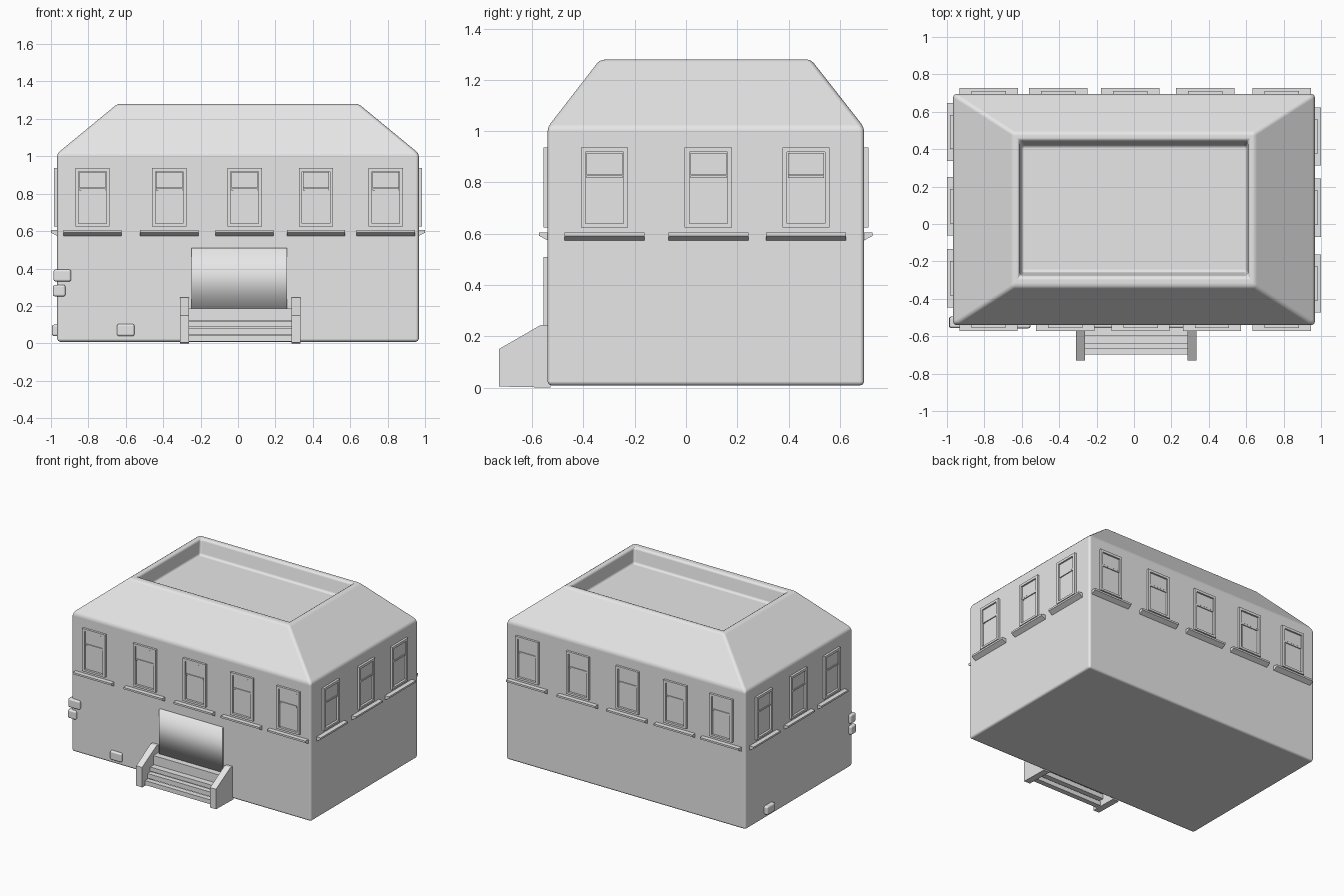
import bpy, bmesh
from math import radians

cube = bpy.data.objects.get("Cube")
if cube:
    bpy.data.objects.remove(cube, do_unlink=True)

grey = bpy.data.materials.new("light_grey")
grey.use_nodes = True
COLOUR = (0.8, 0.8, 0.8, 1)
grey.diffuse_color = COLOUR
grey.node_tree.nodes["Principled BSDF"].inputs["Base Color"].default_value = COLOUR


def to_mesh(name, bm, smooth=False):
    bmesh.ops.recalc_face_normals(bm, faces=bm.faces)
    for f in bm.faces:
        f.smooth = smooth
    mesh = bpy.data.meshes.new(name)
    bm.to_mesh(mesh)
    bm.free()
    mesh.materials.append(grey)
    return mesh


def add(name, mesh, loc=(0, 0, 0), turn=0):
    ob = bpy.data.objects.new(name, mesh)
    ob.location = loc
    ob.rotation_euler.z = radians(turn)
    bpy.context.collection.objects.link(ob)
    return ob


def bevel(ob, width, segments=2):
    mod = ob.modifiers.new("soft_edges", 'BEVEL')
    mod.width = width
    mod.segments = segments
    mod.limit_method = 'ANGLE'
    mod.angle_limit = radians(25)
    mod.harden_normals = True


def box(bm, x0, x1, y0, y1, z0, z1):
    made = bmesh.ops.create_cube(bm, size=1)["verts"]
    for v in made:
        v.co.x = x1 if v.co.x > 0 else x0
        v.co.y = y1 if v.co.y > 0 else y0
        v.co.z = z1 if v.co.z > 0 else z0


def boxes(name, *sizes, smooth=False):
    bm = bmesh.new()
    for s in sizes:
        box(bm, *s)
    return to_mesh(name, bm, smooth)


def prism(name, profile, x0, x1):
    """Extrude a (y, z) profile along x."""
    bm = bmesh.new()
    face = bm.faces.new([bm.verts.new((x0, y, z)) for y, z in profile])
    ext = bmesh.ops.extrude_face_region(bm, geom=[face])["geom"]
    moved = [g for g in ext if isinstance(g, bmesh.types.BMVert)]
    bmesh.ops.translate(bm, verts=moved, vec=(x1 - x0, 0, 0))
    return to_mesh(name, bm)


# Walls, hipped roof and sunken flat top as one stack of rectangles
W, FRONT, BACK = 0.967, -0.54, 0.695
rings = [  # half width, front, back, height
    (W, FRONT, BACK, 0.008),
    (W, FRONT, BACK, 1.015),
    (0.645, -0.335, 0.487, 1.28),
    (0.612, -0.278, 0.445, 1.28),
    (0.602, -0.258, 0.42, 1.17),
]
bm = bmesh.new()
loops = [[bm.verts.new(p) for p in ((-w, f, z), (w, f, z), (w, b, z), (-w, b, z))]
         for w, f, b, z in rings]
for low, high in zip(loops, loops[1:]):
    for i in range(4):
        j = (i + 1) % 4
        bm.faces.new((low[i], low[j], high[j], high[i]))
bm.faces.new(loops[0])
bm.faces.new(loops[-1])
bevel(add("house_body", to_mesh("house_body", bm, True)), 0.018)

# Sash window: surround, two sashes and panes; outward is -y
H, OUT = 0.092, -0.016
window = boxes(
    "window",
    (-H, -0.074, OUT, 0.01, 0.625, 0.937),
    (0.074, H, OUT, 0.01, 0.625, 0.937),
    (-0.074, 0.074, OUT, 0.01, 0.919, 0.937),
    (-0.074, 0.074, OUT, 0.01, 0.625, 0.64),
    (-0.07, 0.07, -0.009, 0.01, 0.83, 0.915),
    (-0.07, 0.07, -0.011, 0.01, 0.817, 0.828),
    (-0.058, 0.07, -0.004, 0.01, 0.645, 0.817),
)
sill = prism("window_sill", [(0.01, 0.574), (0, 0.574), (-0.033, 0.592),
                             (-0.033, 0.605), (0.01, 0.605)], -0.156, 0.156)

walls = {
    "front": (0, [(x, FRONT, 0) for x in (-0.778, -0.368, 0.035, 0.417, 0.79)]),
    "back": (180, [(x, BACK, 0) for x in (-0.777, -0.405, -0.02, 0.38, 0.79)]),
    "left": (90, [(W, y, 0) for y in (-0.318, 0.087, 0.468)]),
    "right": (-90, [(-W, y, 0) for y in (-0.29, 0.094, 0.492)]),
}
for side, (turn, spots) in walls.items():
    for n, spot in enumerate(spots, 1):
        add(f"{side}_window_{n}", window, spot, turn)
        add(f"{side}_window_sill_{n}", sill, spot, turn)

# Entrance door, softly shaded between top and bottom
door = boxes("front_door", (-0.248, 0.263, -0.556, -0.53, 0.187, 0.51), smooth=True)
for p in door.polygons:
    p.use_smooth = abs(p.normal.x) < 0.5
add("front_door", door)

# Entrance steps, open underneath
treads = [(-0.60, 0.122, 0.187), (-0.638, 0.088, 0.118),
          (-0.668, 0.048, 0.082), (-0.698, 0.01, 0.042)]
back_edge = -0.53
for n, (edge, low, high) in enumerate(treads, 1):
    add(f"step_{n}", boxes("step", (-0.27, 0.29, edge, back_edge, low, high)))
    back_edge = edge + 0.008

# Sloping side walls of the steps
cheek = prism("step_side_wall", [(-0.528, 0), (-0.73, 0.004), (-0.73, 0.15),
                                 (-0.565, 0.245), (-0.528, 0.245)], -0.024, 0.024)
for name, x in (("right", -0.287), ("left", 0.31)):
    add(f"{name}_step_side_wall", cheek, (x, 0, 0))

# Loose stones standing out of the walls
stones = [
    (-0.987, -0.892, -0.556, -0.495, 0.33, 0.395),
    (-0.99, -0.922, -0.556, -0.495, 0.25, 0.313),
    (-0.648, -0.553, -0.558, -0.52, 0.038, 0.104),
    (-0.995, -0.94, 0.385, 0.48, 0.038, 0.1),
]
for n, size in enumerate(stones, 1):
    bevel(add(f"wall_stone_{n}", boxes("wall_stone", size, smooth=True)), 0.012)
